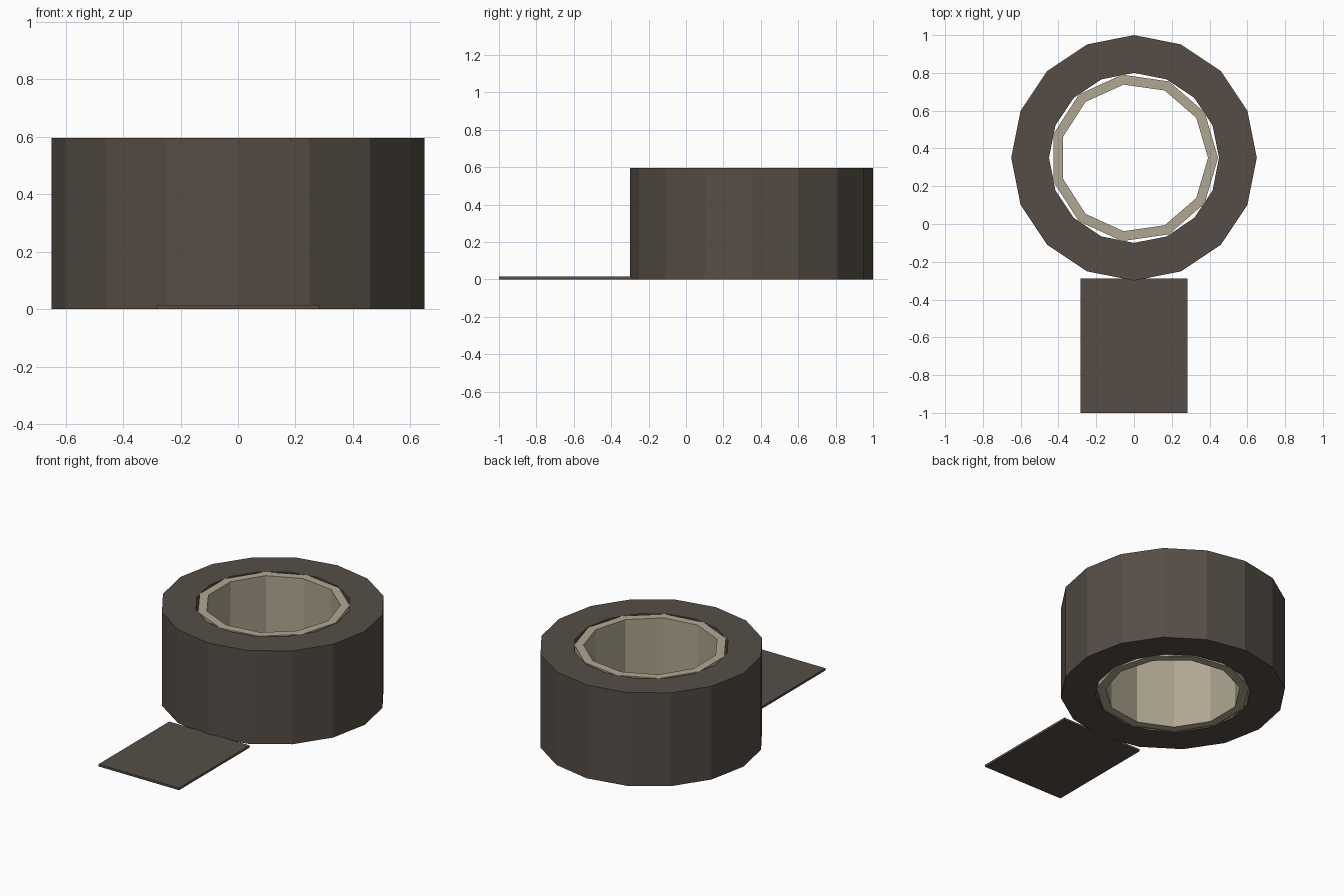
import bpy
import bmesh
from math import cos, sin, tau

if "Cube" in bpy.data.objects:
    bpy.data.objects.remove(bpy.data.objects["Cube"])


def material(name, color):
    mat = bpy.data.materials.new(name)
    mat.diffuse_color = (*color, 1)
    mat.use_nodes = True
    mat.node_tree.nodes["Principled BSDF"].inputs["Base Color"].default_value = mat.diffuse_color
    return mat


def finish(bm, name, mat):
    bmesh.ops.recalc_face_normals(bm, faces=bm.faces)
    mesh = bpy.data.meshes.new(name)
    bm.to_mesh(mesh)
    bm.free()
    mesh.materials.append(mat)
    obj = bpy.data.objects.new(name, mesh)
    bpy.context.collection.objects.link(obj)
    return obj


def ring(name, sides, r_in, r_out, height, mat):
    """Flat-sided tube: a rectangular section carried round a polygon."""
    bm = bmesh.new()
    section = [(r_in, 0), (r_out, 0), (r_out, height), (r_in, height)]
    loops = [[bm.verts.new((r * cos(tau * i / sides), r * sin(tau * i / sides), z))
              for r, z in section] for i in range(sides)]
    for i in range(sides):
        a, b = loops[i], loops[(i + 1) % sides]
        for j in range(4):
            k = (j + 1) % 4
            bm.faces.new((a[j], b[j], b[k], a[k]))
    obj = finish(bm, name, mat)
    obj.location.y = 0.35
    return obj


def box(name, lo, hi, mat):
    bm = bmesh.new()
    bmesh.ops.create_cube(bm, size=1)
    for v in bm.verts:
        v.co = [(a + b) / 2 + c * (b - a) for a, b, c in zip(lo, hi, v.co)]
    return finish(bm, name, mat)


dark = material("dark_tape", (0.093, 0.076, 0.061))
card = material("cardboard", (0.44, 0.39, 0.29))

# Wound tape and the coarser cardboard tube inside it
ring("tape_roll", 16, 0.45, 0.65, 0.595, dark)
ring("cardboard_core", 11, 0.392, 0.445, 0.595, card)

# Loose end lying flat in front
box("loose_tape_end", (-0.284, -1.0, 0), (0.284, -0.288, 0.014), dark)
